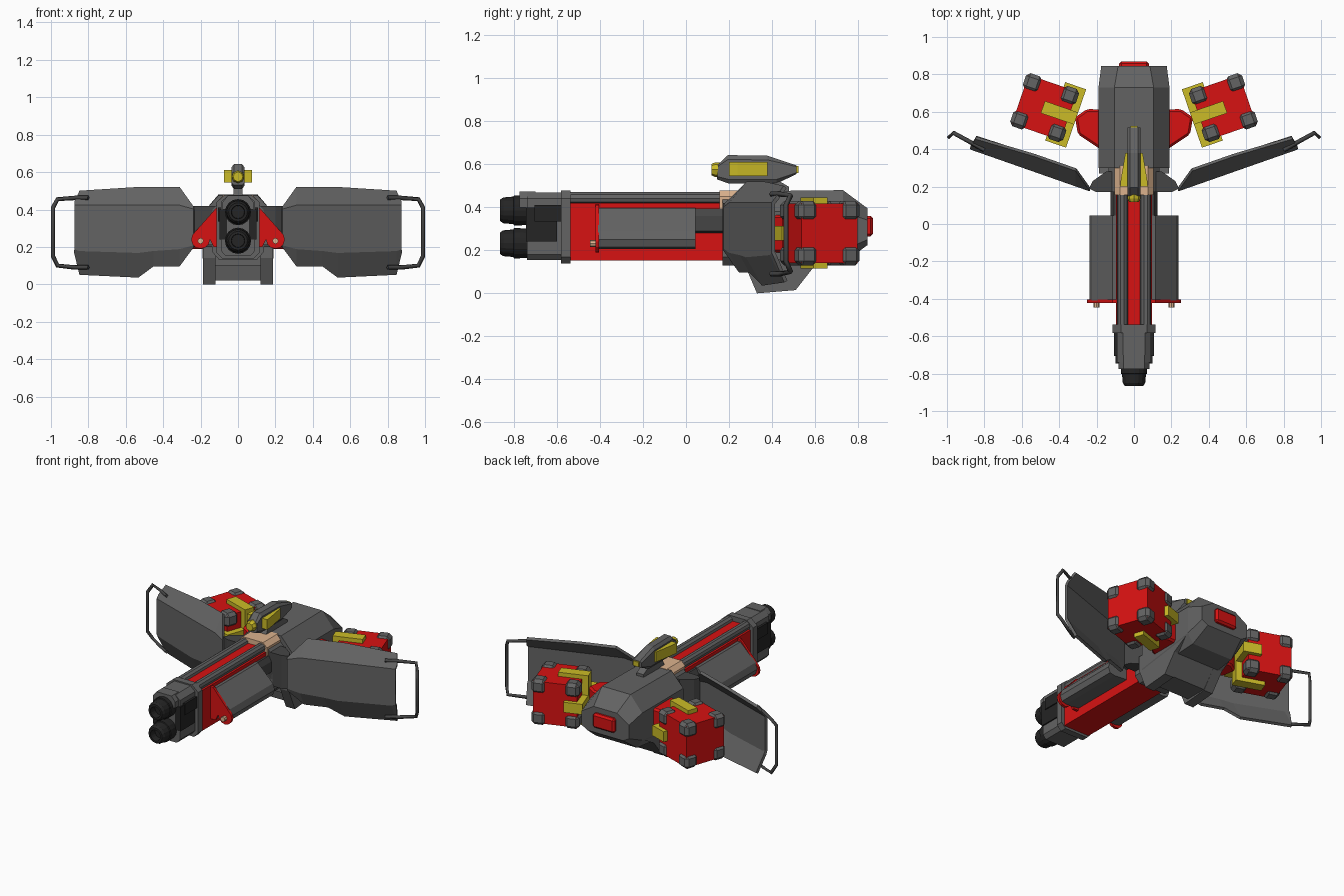
import bpy, bmesh, math
from mathutils import Matrix, Vector

if "Cube" in bpy.data.objects:
    bpy.data.objects.remove(bpy.data.objects["Cube"])

def material(name, r, g, b):
    m = bpy.data.materials.new(name)
    m.diffuse_color = (r, g, b, 1)
    m.use_nodes = True
    m.node_tree.nodes["Principled BSDF"].inputs["Base Color"].default_value = m.diffuse_color
    return m

GREY = material("gunmetal grey", 0.125, 0.125, 0.125)
DARK = material("dark grey", 0.06, 0.06, 0.06)
BLACK = material("muzzle black", 0.018, 0.018, 0.018)
RED = material("red", 0.68, 0.006, 0.006)
YELLOW = material("yellow", 0.6, 0.5, 0.02)
TAN = material("tan", 0.72, 0.45, 0.27)

def finish(name, bm, mat, mirror=False, bevel=0, matrix=None):
    bmesh.ops.recalc_face_normals(bm, faces=bm.faces)
    if bevel:
        bmesh.ops.bevel(bm, geom=bm.edges[:], offset=bevel, segments=1, affect='EDGES')
    if matrix is not None:
        bm.transform(matrix)
    me = bpy.data.meshes.new(name)
    bm.to_mesh(me)
    bm.free()
    me.materials.append(mat)
    ob = bpy.data.objects.new(name, me)
    bpy.context.collection.objects.link(ob)
    if mirror:
        ob.modifiers.new("mirror", 'MIRROR')
    return ob

def loft(name, rings, mat, **kw):
    """Skin closed rings of equal size and cap both ends."""
    bm = bmesh.new()
    vs = [[bm.verts.new(p) for p in r] for r in rings]
    n = len(vs[0])
    for a, b in zip(vs, vs[1:]):
        for i in range(n):
            j = (i + 1) % n
            bm.faces.new((a[i], a[j], b[j], b[i]))
    bm.faces.new(vs[0])
    bm.faces.new(vs[-1])
    return finish(name, bm, mat, **kw)

def prism(name, pts, axis, a, b, mat, **kw):
    """Extrude a 2D profile along an axis."""
    put = {'x': lambda p, t: (t, p[0], p[1]),
           'y': lambda p, t: (p[0], t, p[1]),
           'z': lambda p, t: (p[0], p[1], t)}[axis]
    return loft(name, [[put(p, t) for p in pts] for t in (a, b)], mat, **kw)

def box(name, x, y, z, mat, **kw):
    pts = [(x[0], y[0]), (x[1], y[0]), (x[1], y[1]), (x[0], y[1])]
    return prism(name, pts, 'z', z[0], z[1], mat, **kw)

def sym(half):
    """Complete a half profile (x >= 0) to both sides."""
    return half + [(-x, z) for x, z in reversed(half)]

def lathe_y(name, x, z, prof, mat, n=16, **kw):
    rings = [[(x + r * math.cos(2 * math.pi * i / n), y, z + r * math.sin(2 * math.pi * i / n))
              for i in range(n)] for y, r in prof]
    return loft(name, rings, mat, **kw)

# --- rear housing: octagonal loft along y ---
def section(y, wt, zt, ws, zs, zl, wb, zb):
    return [(x, y, z) for x, z in sym([(wt, zt), (ws, zs), (ws, zl), (wb, zb)])]

loft("rear_housing", [section(.30, .105, .475, .19, .38, .14, .17, .10),
                      section(.73, .105, .48, .19, .38, .20, .15, .14),
                      section(.845, .085, .395, .175, .34, .25, .13, .225)], GREY)
prism("lower_cheek", [(.27, .24), (.27, .14), (.33, 0), (.51, .015), (.60, .13), (.72, .2)],
      'x', .12, .186, GREY, mirror=True)
prism("lower_housing", [(.32, .24), (.36, .02), (.51, .02), (.60, .13), (.74, .2)],
      'x', -.125, .125, GREY)
box("rear_button", (-.08, .08), (.80, .87), (.265, .36), RED, bevel=.012)
prism("housing_neck", sym([(.09, .45), (.135, .40), (.135, .17), (.10, .13)]), 'y', .17, .31, GREY)
prism("neck_saddle", sym([(.075, .478), (.103, .45), (.103, .38)]), 'y', .155, .31, TAN)
prism("shield_mount", [(.10, .17), (.20, .17), (.24, .19), (.22, .23), (.15, .28), (.10, .28)],
      'z', .2, .42, DARK, mirror=True)

# --- barrel casing with top rails ---
box("barrel_casing", (-.095, .095), (-.55, .25), (.153, .42), RED)
box("top_spine", (-.042, .042), (-.55, .2), (.41, .445), RED)
lathe_y("top_rail", .062, .442, [(-.55, .03), (.22, .03)], GREY, n=10, mirror=True)
prism("collar", sym([(.07, .478), (.115, .44), (.115, .17), (.085, .138)]), 'y', -.582, -.538, GREY)
prism("muzzle_block", sym([(.06, .47), (.092, .44), (.092, .18), (.07, .155)]), 'y', -.74, -.57, GREY)
prism("muzzle_top", sym([(.055, .474), (.082, .44), (.082, .40)]), 'y', -.775, -.70, GREY)
box("muzzle_side_plate", (.07, .107), (-.705, -.575), (.335, .41), BLACK, mirror=True)
box("muzzle_side_lug", (.06, .1), (-.745, -.60), (.24, .40), BLACK, mirror=True)
for label, z in (("upper", .386), ("lower", .233)):
    lathe_y(label + "_muzzle", 0, z, [(-.70, .066), (-.775, .07), (-.80, .07), (-.803, .064),
            (-.85, .06), (-.865, .05), (-.866, .036), (-.82, .034)], BLACK)

# --- slanted side panels with red end plates ---
panel = [(.09, .398), (.115, .398), (.225, .29), (.238, .25), (.225, .215), (.19, .207), (.09, .215)]
prism("side_panel", panel, 'y', -.41, .045, GREY, mirror=True)
prism("side_panel_tail", [(.09, .395), (.108, .395), (.125, .36), (.125, .29), (.09, .28)],
      'y', .04, .18, DARK, mirror=True)
disc = [(.20 + .05 * math.cos(math.radians(a)), .24 + .05 * math.sin(math.radians(a)))
        for a in range(30, -181, -30)]
prism("panel_end_plate", [(.09, .415), (.115, .41)] + disc + [(.13, .2), (.09, .2)],
      'y', -.422, -.405, RED, mirror=True)
lathe_y("panel_bolt", .2, .232, [(-.447, .016), (-.40, .016)], TAN, n=8, mirror=True)

# --- folded shields: columns of (x, four heights) ---
cols = [(.235, .20, .21, .40, .41), (.31, .10, .19, .42, .515), (.45, .10, .18, .42, .515),
        (.53, .04, .17, .42, .515), (.845, .055, .18, .42, .495), (.872, .17, .19, .42, .44)]
bm = bmesh.new()
grid = []
for x, *zs in cols:
    y = .178 + .35 * (x - .22)
    lean = [max(0, .19 - zs[0]) * .5, 0, 0, max(0, zs[3] - .42) * .85]
    grid.append([bm.verts.new((x, y + d, z)) for z, d in zip(zs, lean)])
for a, b in zip(grid, grid[1:]):
    for i in range(3):
        bm.faces.new((a[i], b[i], b[i + 1], a[i + 1]))
shield = finish("shield", bm, GREY)
sol = shield.modifiers.new("thickness", 'SOLIDIFY')
sol.thickness, sol.offset = .018, 0
shield.modifiers.new("mirror", 'MIRROR')

# --- grab bars on the outer shield edges ---
path = [(.80, .395, .462), (.87, .435, .462), (.965, .487, .455), (.989, .465, .41),
        (.989, .465, .15), (.965, .487, .10), (.87, .435, .09), (.80, .395, .09)]
cu = bpy.data.curves.new("grab_bar_path", 'CURVE')
cu.dimensions = '3D'
cu.bevel_depth, cu.bevel_resolution, cu.use_fill_caps = .012, 0, True
sp = cu.splines.new('POLY')
sp.points.add(len(path) - 1)
for p, co in zip(sp.points, path):
    p.co = (*co, 1)
tmp = bpy.data.objects.new("grab_bar_path", cu)
bpy.context.collection.objects.link(tmp)
me = bpy.data.meshes.new_from_object(tmp.evaluated_get(bpy.context.evaluated_depsgraph_get()))
bpy.data.objects.remove(tmp)
bm = bmesh.new()
bm.from_mesh(me)
finish("grab_bar", bm, DARK, mirror=True)

# --- ammunition cubes: red core, grey corners, yellow clamp ---
M = Matrix.Translation(Vector((.478, .622, .28))) @ Matrix.Rotation(math.radians(19), 4, 'Z')
cube = dict(mirror=True, matrix=M)
c = (-.138, .138)
box("ammo_cube", c, c, c, RED, **cube)
span = {-1: (-.15, -.058), 1: (.058, .15)}
for sx in span:
    for sy in span:
        for sz in span:
            box("cube_corner", span[sx], span[sy], span[sz], GREY, bevel=.02, **cube)
w = (-.034, .034)
box("clamp_upright", (-.178, -.138), w, (-.165, .165), YELLOW, **cube)
box("clamp_crossbar", (-.178, -.138), (-.165, .165), w, YELLOW, **cube)
for s in (-1, 1):
    side = tuple(sorted((s * .136, s * .165)))
    box("clamp_vertical_finger", (-.178, .01), w, side, YELLOW, **cube)
    box("clamp_side_finger", (-.178, -.06), side, w, YELLOW, **cube)
prism("cube_arm", [(.15, .61), (.25, .615), (.315, .57), (.30, .48), (.18, .40), (.15, .40)],
      'z', .19, .365, RED, mirror=True, bevel=.012)

# --- sight on top ---
prism("sight_foot", [(.25, .46), (.29, .53), (.42, .53), (.48, .495), (.48, .46)],
      'x', -.025, .025, GREY)
side = [(.145, .53), (.15, .60), (.195, .643), (.38, .64), (.515, .595), (.515, .555), (.42, .51), (.2, .51)]
loft("sight_body", [[(-.022, y, .575 + (z - .575) * .85) for y, z in side],
                    [(-.036, y, .575 + (z - .575) * .7) for y, z in side],
                    [(-.022, y, z) for y, z in side],
                    [(.022, y, z) for y, z in side],
                    [(.036, y, .575 + (z - .575) * .7) for y, z in side]][1:], GREY)
prism("sight_side_pod", [(.02, .20), (.074, .20), (.07, .24), (.046, .38), (.02, .38)],
      'z', .545, .612, YELLOW, mirror=True)
lathe_y("sight_lens", 0, .575, [(.118, .026), (.135, .034), (.16, .034)], YELLOW, n=8)
box("sight_rear_cap", (-.02, .02), (.50, .524), (.56, .592), YELLOW)
